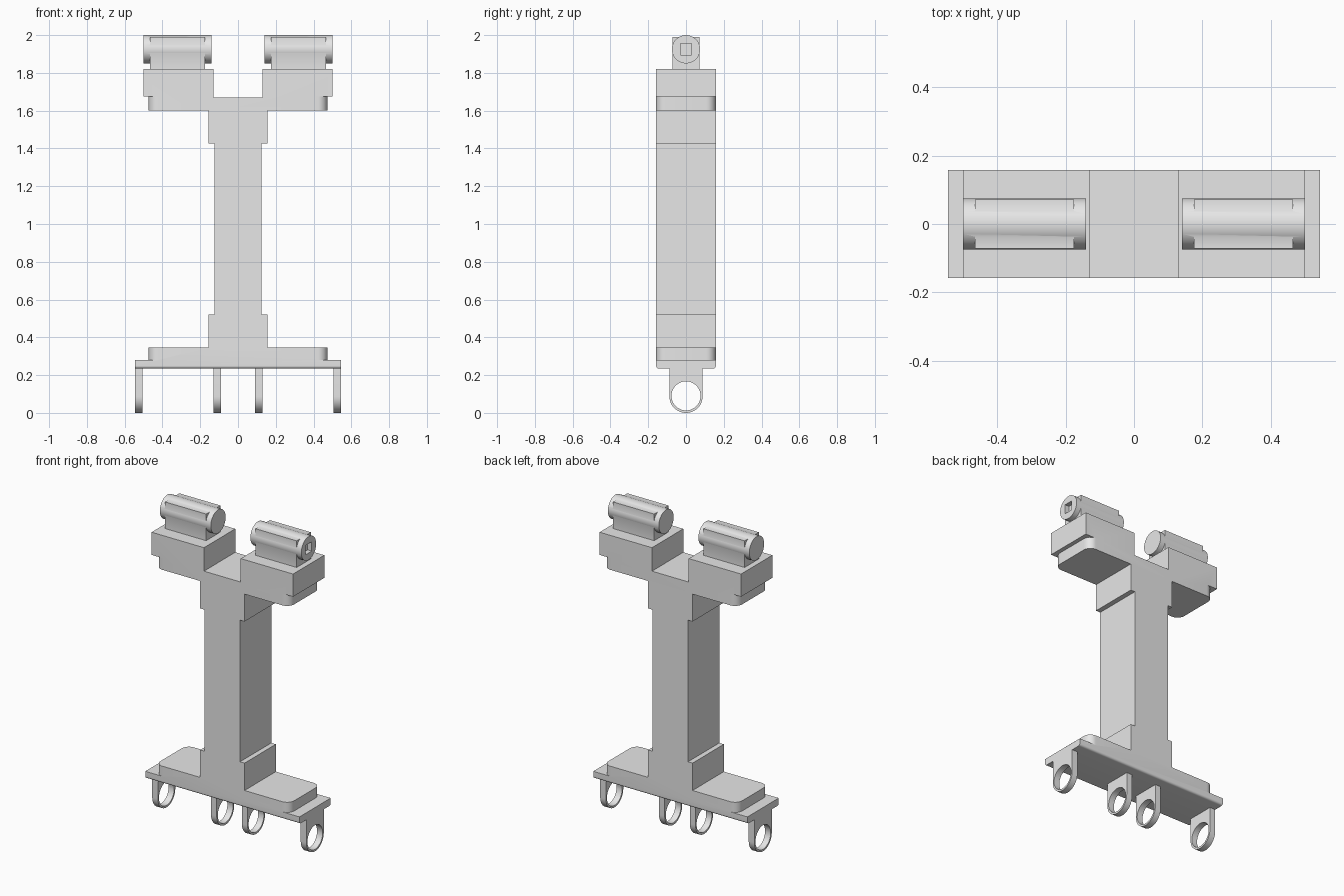
import bpy, bmesh, math
from mathutils import Matrix, Vector

old = bpy.data.objects.get("Cube")
if old:
    bpy.data.objects.remove(old, do_unlink=True)

grey = bpy.data.materials.new("plain_grey")
grey.use_nodes = True
grey.diffuse_color = (0.8, 0.8, 0.8, 1)
grey.node_tree.nodes["Principled BSDF"].inputs["Base Color"].default_value = (0.8, 0.8, 0.8, 1)

DEPTH = 0.158  # half depth of the frame


def finish(name, bm):
    bmesh.ops.recalc_face_normals(bm, faces=bm.faces)
    mesh = bpy.data.meshes.new(name)
    bm.to_mesh(mesh)
    bm.free()
    mesh.materials.append(grey)
    obj = bpy.data.objects.new(name, mesh)
    bpy.context.collection.objects.link(obj)
    return obj


def box(name, x, y, z, radius=0, rounded=None):
    """Box from ranges; edges accepted by the rule 'rounded' get a fillet."""
    bm = bmesh.new()
    bmesh.ops.create_cube(bm, size=1)
    for v in bm.verts:
        v.co = Vector([r[0] if c < 0 else r[1] for c, r in zip(v.co, (x, y, z))])
    if rounded:
        edges = [e for e in bm.edges if rounded(e.verts[0].co, e.verts[1].co)]
        bmesh.ops.bevel(bm, geom=edges, offset=radius, segments=8,
                        profile=0.5, affect='EDGES')
    return finish(name, bm)


def rod(name, x, z, radius, sides=48):
    """Cylinder lying along x."""
    bm = bmesh.new()
    place = Matrix.Translation(((x[0] + x[1]) / 2, 0, z)) @ Matrix.Rotation(math.pi / 2, 4, 'Y')
    bmesh.ops.create_cone(bm, cap_ends=True, segments=sides, radius1=radius,
                          radius2=radius, depth=x[1] - x[0], matrix=place)
    return finish(name, bm)


def combine(obj, other, operation):
    """Apply a boolean and discard the helper."""
    mod = obj.modifiers.new("join", 'BOOLEAN')
    mod.operation, mod.solver, mod.object = operation, 'EXACT', other
    graph = bpy.context.evaluated_depsgraph_get()
    mesh = bpy.data.meshes.new_from_object(obj.evaluated_get(graph))
    obj.modifiers.clear()
    obj.data = mesh
    bpy.data.objects.remove(other, do_unlink=True)


def tidy(obj):
    """Merge coplanar faces and shade smooth between sharp edges."""
    bm = bmesh.new()
    bm.from_mesh(obj.data)
    bmesh.ops.remove_doubles(bm, verts=bm.verts, dist=0.0001)
    bmesh.ops.dissolve_limit(bm, angle_limit=0.01, verts=bm.verts, edges=bm.edges)
    bm.to_mesh(obj.data)
    bm.free()
    bpy.ops.object.select_all(action='DESELECT')
    obj.select_set(True)
    bpy.context.view_layer.objects.active = obj
    bpy.ops.object.shade_smooth_by_angle(angle=math.radians(30))


def upright(a, b):
    return abs(a.z - b.z) > 0.01


def bottom_long(a, b):
    return abs(a.x - b.x) > 0.1 and max(a.z, b.z) < 0.24


# Frame: one stepped solid, from the foot plate up to the two heads
deep = (-DEPTH, DEPTH)
frame = box("frame", (-0.125, 0.125), deep, (0.26, 1.65))
frame_parts = [
    box("foot_plate", (-0.545, 0.545), deep, (0.235, 0.28), 0.014, bottom_long),
    box("foot_tier", (-0.473, 0.473), deep, (0.26, 0.345), 0.05, upright),
    box("lower_collar", (-0.157, 0.157), deep, (0.3, 0.52)),
    box("upper_collar", (-0.157, 0.157), deep, (1.425, 1.64)),
    box("cross_arm", (-0.473, 0.473), deep, (1.6, 1.67), 0.05, upright),
]
for s in (-1, 1):
    frame_parts.append(box("head_tier", sorted((s * 0.13, s * 0.473)), deep,
                           (1.6, 1.7), 0.05,
                           lambda a, b: upright(a, b) and abs(a.x) > 0.4))
    frame_parts.append(box("head", sorted((s * 0.13, s * 0.5)), deep, (1.675, 1.82)))
for part in frame_parts:
    combine(frame, part, 'UNION')
tidy(frame)

# Pin blocks on the heads
for side, cx in (("right", -0.32), ("left", 0.32)):
    pin = rod(side + "_pin", (cx - 0.18, cx + 0.18), 1.925, 0.075)
    combine(pin, box("pin_block", (cx - 0.145, cx + 0.145), (-0.072, 0.072),
                     (1.815, 1.99)), 'UNION')
    # Square socket in the outer end of the left pin
    if side == "left":
        combine(pin, box("socket", (cx + 0.15, cx + 0.2), (-0.03, 0.03),
                         (1.895, 1.955)), 'DIFFERENCE')
    tidy(pin)

# Hanging ring lugs below the foot plate
for name, cx in (("outer_right_lug", -0.525), ("inner_right_lug", -0.109),
                 ("inner_left_lug", 0.109), ("outer_left_lug", 0.525)):
    span = (cx - 0.02, cx + 0.02)
    lug = rod(name, span, 0.088, 0.088)
    combine(lug, box("lug_tab", span, (-0.088, 0.088), (0.088, 0.24)), 'UNION')
    combine(lug, rod("lug_hole", (cx - 0.05, cx + 0.05), 0.09, 0.077), 'DIFFERENCE')
    tidy(lug)
